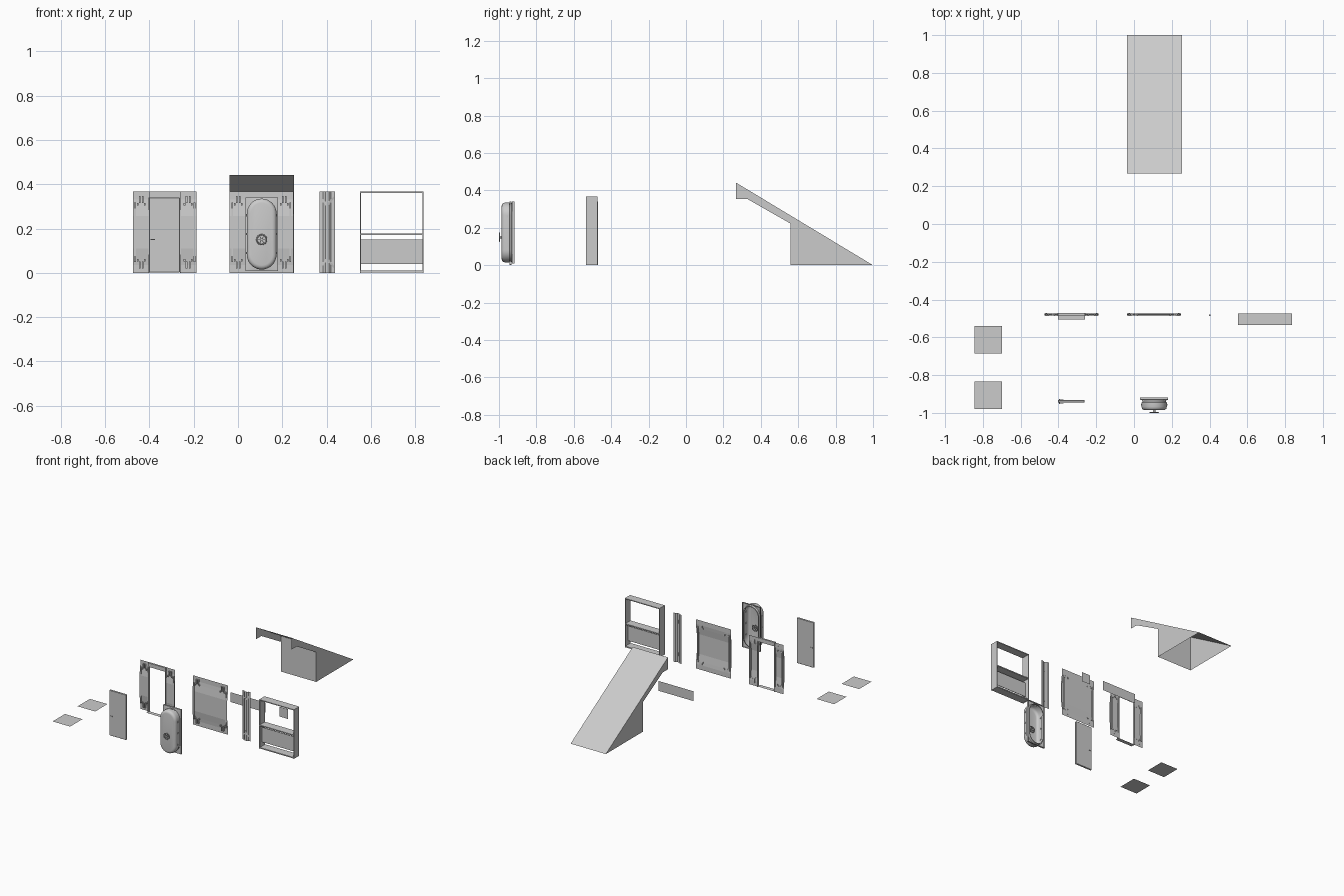
import bpy, bmesh, math
from mathutils import Matrix, Vector

if "Cube" in bpy.data.objects:
    bpy.data.objects.remove(bpy.data.objects["Cube"])


def finish(name, bm, smooth=False):
    bmesh.ops.recalc_face_normals(bm, faces=bm.faces)
    me = bpy.data.meshes.new(name)
    bm.to_mesh(me)
    bm.free()
    ob = bpy.data.objects.new(name, me)
    bpy.context.collection.objects.link(ob)
    if smooth:
        bpy.ops.object.select_all(action='DESELECT')
        ob.select_set(True)
        bpy.context.view_layer.objects.active = ob
        bpy.ops.object.shade_smooth_by_angle(angle=math.radians(35))
    return ob


def add_box(bm, x0, x1, y0, y1, z0, z1):
    m = Matrix.Translation(((x0 + x1) / 2, (y0 + y1) / 2, (z0 + z1) / 2)) @ \
        Matrix.Diagonal((x1 - x0, y1 - y0, z1 - z0, 1))
    return bmesh.ops.create_cube(bm, size=1, matrix=m)['verts']


def add_face(bm, *pts):
    bm.faces.new([bm.verts.new(p) for p in pts])


def loft(bm, loops, closed=False, cap=False):
    rows = [[bm.verts.new(p) for p in loop] for loop in loops]
    n = len(rows[0])
    for a, b in zip(rows, rows[1:]):
        for i in range(n if closed else n - 1):
            j = (i + 1) % n
            bm.faces.new((a[i], a[j], b[j], b[i]))
    if cap:
        bm.faces.new(rows[-1])


H = 0.367
PROFILE = [(-.474, 0), (-.474, .035), (-.477, .06), (-.484, .11),
           (-.484, .257), (-.477, .307), (-.474, .332), (-.474, H)]


def wall_sheet(bm, x0, x1):
    loft(bm, [[(x, y, z) for y, z in PROFILE] for x in (x0, x1)])


def clamps(bm, xs):
    # small mounting clips near the top and bottom of a wall edge
    for x in xs:
        for z0, z1, tip in ((.315, .347, .305), (.02, .052, .052)):
            add_box(bm, x - .011, x - .004, -.485, -.473, z0, z1)
            add_box(bm, x + .004, x + .011, -.485, -.473, z0, z1)
            add_box(bm, x - .02, x - .012, -.487, -.473, tip, tip + .01)
            add_box(bm, x + .012, x + .02, -.487, -.473, tip, tip + .01)


# solid wall panel with edge ribs
bm = bmesh.new()
wall_sheet(bm, -.038, .25)
for x in (-.026, .236):
    add_box(bm, x - .004, x + .004, -.486, -.470, .05, .317)
clamps(bm, (.001, .209))
finish("wall_panel", bm)

# door frame: two jambs, lintel and threshold
bm = bmesh.new()
for x0, x1, inner in ((-.475, -.402, -.402), (-.26, -.187, -.26)):
    wall_sheet(bm, x0, x1)
    add_box(bm, inner - .003, inner + .003, -.487, -.470, 0, .34)
clamps(bm, (-.437, -.225))
for x in (-.465, -.197):
    add_box(bm, x - .004, x + .004, -.486, -.470, .05, .317)
add_box(bm, -.402, -.26, -.486, -.472, .338, H)
add_face(bm, (-.402, -.505, .001), (-.26, -.505, .001),
         (-.26, -.474, .001), (-.402, -.474, .001))
finish("door_frame", bm)

# plain door leaf with handle
bm = bmesh.new()
add_box(bm, -.402, -.262, -.945, -.932, .002, .34)
bmesh.ops.bevel(bm, geom=bm.edges[:], offset=.002, segments=1, affect='EDGES')
for y0, y1 in ((-.952, -.949), (-.929, -.926)):
    add_box(bm, -.396, -.374, y0, y1, .148, .153)
add_box(bm, -.396, -.391, -.951, -.927, .148, .153)
finish("door_leaf", bm)

# corner pillar: folded channel with gussets at both ends
bm = bmesh.new()
section = [(-.035, -.474), (-.018, -.475), (-.008, -.484),
           (.008, -.484), (.018, -.475), (.035, -.474)]
loft(bm, [[(.402 + x, y, z) for x, y in section] for z in (0, H)])
for zc, s in ((0, 1), (H, -1)):
    for side in (-1, 1):
        pts = [(.402 + side * dx, y, zc + s * dz) for dx, y, dz in
               ((.031, -.476, .022), (.031, -.476, .032),
                (.004, -.487, .065), (.004, -.487, .05))]
        add_face(bm, *pts)
    z0, z1 = sorted((zc + s * .05, zc + s * .075))
    add_box(bm, .398, .406, -.487, -.48, z0, z1)
finish("corner_pillar", bm)

# open shelf frame with filled lower panel
bm = bmesh.new()
FX0, FX1, FY0, FY1 = .55, .837, -.535, -.473
for x in (FX0, FX1 - .005):
    add_box(bm, x, x + .005, FY0, FY1, 0, H)
for z0, z1 in ((.002, .010), (.170, .178), (.361, H)):
    add_box(bm, FX0 + .005, FX1 - .005, FY0, FY1, z0, z1)
add_box(bm, FX0 + .005, FX1 - .005, -.507, -.503, .04, .15)
finish("shelf_frame", bm)

# low walls behind the panel and the pillar
for name, x0, x1 in (("low_wall", -.038, .25), ("low_pillar", .367, .437)):
    bm = bmesh.new()
    add_face(bm, (x0, -.035, 0), (x1, -.035, 0), (x1, -.035, .073), (x0, -.035, .073))
    finish(name, bm)

# two floor tiles
for i, y in enumerate((-.98, -.685)):
    bm = bmesh.new()
    add_face(bm, (-.845, y, 0), (-.70, y, 0), (-.70, y + .145, 0), (-.845, y + .145, 0))
    finish("floor_tile_%d" % (i + 1), bm)

# ramp: sloped top, side skirts and front wall, open underneath
bm = bmesh.new()
RX0, RX1 = -.038, .253
for x in (RX0, RX1):
    add_face(bm, *[(x, y, z) for y, z in
                   ((.267, .442), (.267, .353), (.33, .353), (.56, .222), (.56, 0), (1, 0))])
add_face(bm, (RX0, .267, .442), (RX1, .267, .442), (RX1, 1, 0), (RX0, 1, 0))
add_face(bm, (RX0, .56, 0), (RX1, .56, 0), (RX1, .56, .265), (RX0, .56, .265))
bmesh.ops.remove_doubles(bm, verts=bm.verts, dist=.0005)
finish("ramp", bm)

# pressure hatch
HX, HZ, N = .107, .175, 16


def stadium(r, half, y):
    pts = []
    for end in (1, -1):
        for i in range(N + 1):
            a = math.pi * i / N + (0 if end == 1 else math.pi)
            pts.append((HX + r * math.cos(a), y, HZ + end * (half - r) + r * math.sin(a)))
    return pts


def plate_outline(hw, hh, y):
    # stadium pushed out and clamped to a rectangle
    return [(HX + max(-hw, min(hw, (x - HX) * 1.6)), y,
             HZ + max(-hh, min(hh, (z - HZ) * 1.3)))
            for x, _, z in stadium(hw, hh, y)]


bm = bmesh.new()
loft(bm, [plate_outline(.074, .166, -.918), plate_outline(.074, .166, -.93),
          stadium(.066, .158, -.932)], closed=True)
loft(bm, [stadium(.058, .15, -.918), stadium(.064, .156, -.918),
          stadium(.066, .158, -.935)], closed=True)
finish("hatch_plate", bm, True)

bm = bmesh.new()
loft(bm, [stadium(r, h, y) for r, h, y in
          ((.063, .155, -.932), (.063, .155, -.942), (.067, .16, -.945), (.067, .16, -.968),
           (.064, .157, -.978), (.057, .15, -.984), (.048, .141, -.986))],
     closed=True, cap=True)
finish("hatch_door", bm, True)

# locking bolts around the hatch rim
bm = bmesh.new()
for s in (-1, 1):
    for z in (.09, .175, .26):
        x = HX + s * .067
        add_box(bm, x - .003, x + .003, -.96, -.952, z - .005, z + .005)
finish("hatch_bolts", bm)


# hand wheel: rim, spokes and hub
def hand_wheel(name, y, hub_y):
    bm = bmesh.new()
    c = Vector((HX, y, .15))
    rows = []
    for i in range(25):
        a = math.tau * i / 24
        d = Vector((math.cos(a), 0, math.sin(a)))
        rows.append([c + d * (.022 + .003 * math.cos(t)) + Vector((0, .003 * math.sin(t), 0))
                     for t in [math.tau * k / 8 for k in range(8)]])
    loft(bm, rows, closed=True)
    for i in range(3):
        vs = add_box(bm, -.021, .021, -.0015, .0015, -.0015, .0015)
        bmesh.ops.transform(bm, verts=vs, matrix=Matrix.Translation(c) @
                            Matrix.Rotation(math.pi * i / 3, 4, 'Y'))
    bmesh.ops.create_cone(bm, cap_ends=True, segments=12, radius1=.006, radius2=.006,
                          depth=abs(hub_y - y) + .004,
                          matrix=Matrix.Translation((HX, (y + hub_y) / 2, .15)) @
                          Matrix.Rotation(math.pi / 2, 4, 'X'))
    bmesh.ops.remove_doubles(bm, verts=bm.verts, dist=.00005)
    finish(name, bm, True)


hand_wheel("hatch_wheel_front", -.997, -.985)
hand_wheel("hatch_wheel_back", -.965, -.984)
